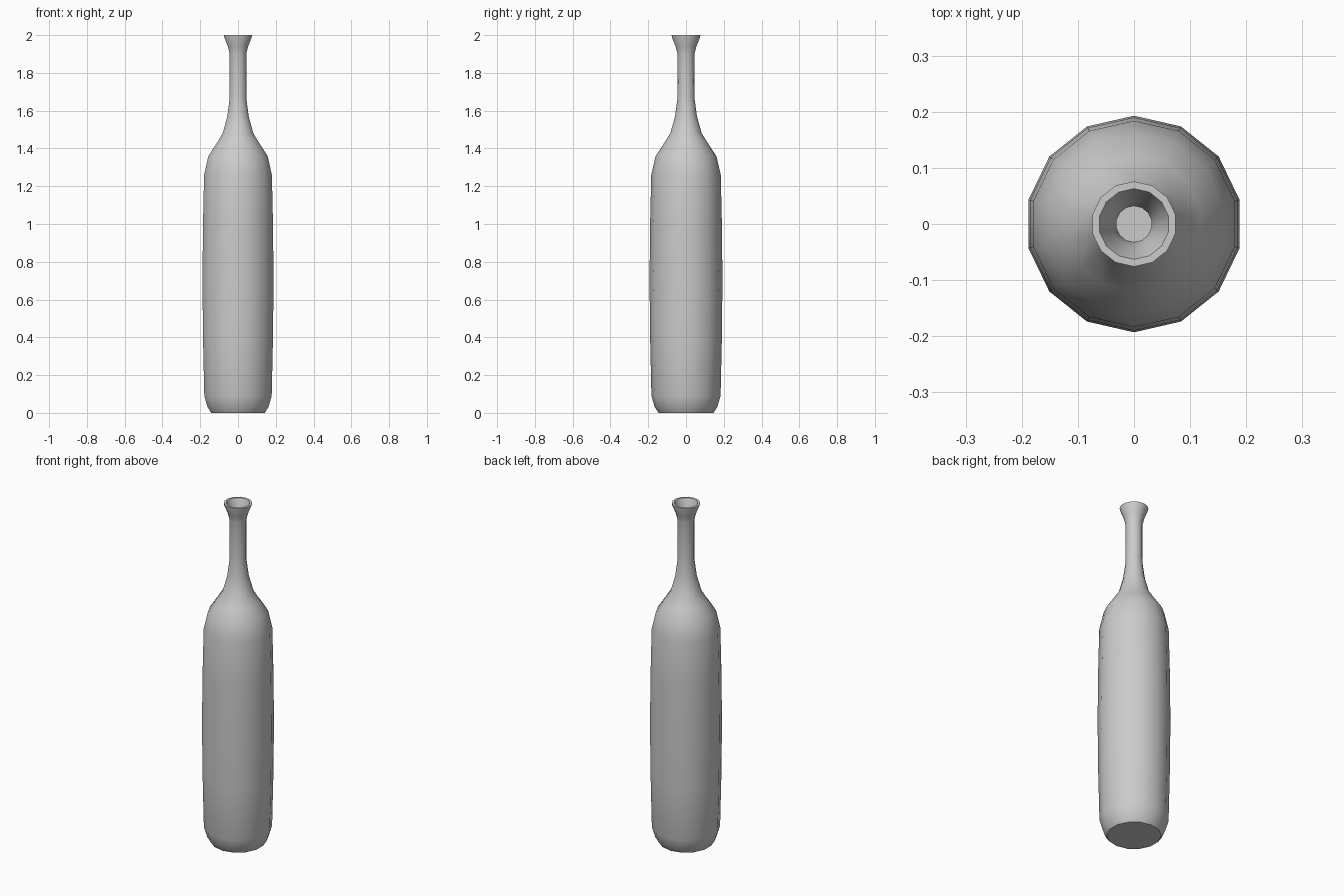
import bpy, bmesh, math

if "Cube" in bpy.data.objects:
    bpy.data.objects.remove(bpy.data.objects["Cube"])

SIDES = 14

# Outer profile (radius, height) from base to lip
outer = [(0.145, 0.0), (0.165, 0.03), (0.183, 0.09), (0.19, 0.40), (0.193, 0.70),
         (0.19, 1.0), (0.184, 1.26), (0.161, 1.36), (0.121, 1.42), (0.083, 1.48),
         (0.058, 1.57), (0.046, 1.66), (0.045, 1.90), (0.055, 1.94), (0.075, 1.99),
         (0.076, 2.0)]
# Inner wall from lip down to the inside floor
inner = [(0.063, 2.0), (0.042, 1.945), (0.032, 1.90), (0.033, 1.66), (0.045, 1.565),
         (0.071, 1.475), (0.149, 1.35), (0.171, 1.255), (0.180, 0.70), (0.170, 0.09),
         (0.138, 0.013)]


def lathe(name, profile):
    """Revolve a profile around z and cap both ends."""
    bm = bmesh.new()
    rings = []
    for r, z in profile:
        rings.append([bm.verts.new((r * math.sin(math.tau * i / SIDES),
                                    r * math.cos(math.tau * i / SIDES), z))
                      for i in range(SIDES)])
    for a, b in zip(rings, rings[1:]):
        for i in range(SIDES):
            j = (i + 1) % SIDES
            bm.faces.new((a[i], a[j], b[j], b[i]))
    bm.faces.new(rings[0])
    bm.faces.new(rings[-1])
    bmesh.ops.recalc_face_normals(bm, faces=bm.faces)
    mesh = bpy.data.meshes.new(name)
    bm.to_mesh(mesh)
    bm.free()
    obj = bpy.data.objects.new(name, mesh)
    bpy.context.collection.objects.link(obj)
    return obj


# Hollow bottle, smooth with sharp base and lip edges
bottle = lathe("bottle", outer + inner)
bpy.context.view_layer.objects.active = bottle
bottle.select_set(True)
bpy.ops.object.shade_smooth_by_angle(angle=math.radians(40))
